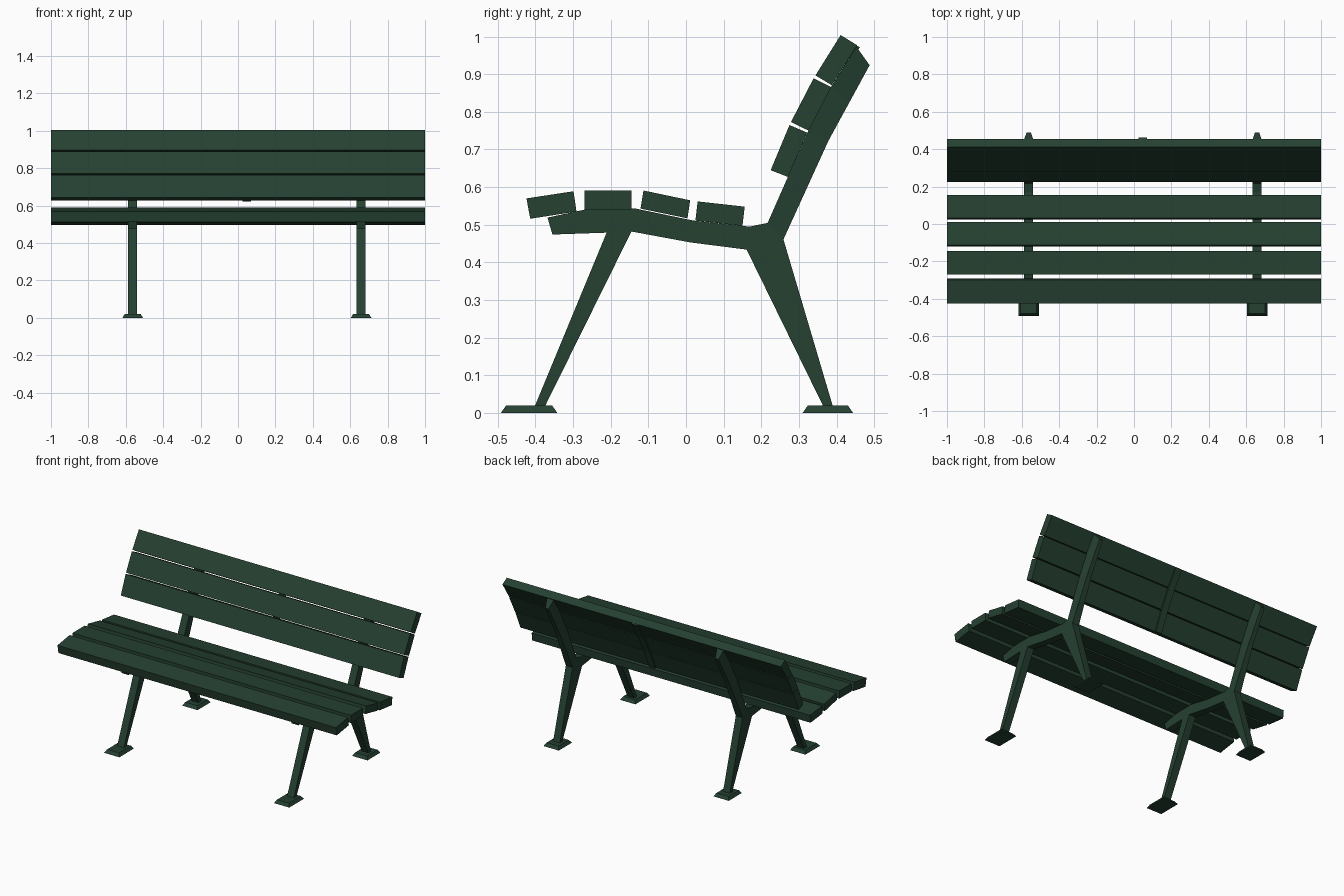
import bpy, bmesh

if "Cube" in bpy.data.objects:
    bpy.data.objects.remove(bpy.data.objects["Cube"])

green = bpy.data.materials.new("dark green paint")
green.diffuse_color = (0.0185, 0.052, 0.031, 1)
green.use_nodes = True
green.node_tree.nodes["Principled BSDF"].inputs["Base Color"].default_value = green.diffuse_color


def finish(bm, name):
    bmesh.ops.recalc_face_normals(bm, faces=bm.faces)
    me = bpy.data.meshes.new(name)
    bm.to_mesh(me)
    bm.free()
    me.materials.append(green)
    ob = bpy.data.objects.new(name, me)
    bpy.context.collection.objects.link(ob)
    return ob


def prism(name, profile, x0, x1):
    """Extrude a (y, z) profile along x."""
    bm = bmesh.new()
    face = bm.faces.new([bm.verts.new((x0, y, z)) for y, z in profile])
    ext = bmesh.ops.extrude_face_region(bm, geom=[face])
    for v in ext["geom"]:
        if isinstance(v, bmesh.types.BMVert):
            v.co.x = x1
    return finish(bm, name)


def bar(name, cx, stations):
    """Loft a four-sided bar through (point a, half width, point b, half width)."""
    bm = bmesh.new()
    rings = []
    for (ya, za), wa, (yb, zb), wb in stations:
        rings.append([bm.verts.new(c) for c in (
            (cx - wa, ya, za), (cx + wa, ya, za), (cx + wb, yb, zb), (cx - wb, yb, zb))])
    for r, s in zip(rings, rings[1:]):
        for i in range(4):
            j = (i + 1) % 4
            bm.faces.new((r[i], r[j], s[j], s[i]))
    bm.faces.new(rings[0])
    bm.faces.new(rings[-1])
    return finish(bm, name)


def foot(name, cx, y0, y1):
    """Flat foot plate with sloping edges."""
    return bar(name, cx, [((y0, 0), .055, (y1, 0), .055),
                          ((y0 + .014, .02), .043, (y1 - .014, .02), .043)])


# seat slats
seat = [
    [(-.424, .570), (-.299, .589), (-.291, .535), (-.414, .516)],
    [(-.270, .591), (-.145, .591), (-.145, .541), (-.270, .541)],
    [(-.113, .591), (.011, .565), (.004, .517), (-.121, .543)],
    [(.031, .562), (.156, .548), (.150, .497), (.025, .511)],
]
for i, p in enumerate(seat):
    prism(f"seat_slat_{i + 1}", p, -1, 1)

# backrest slats: front bottom, front top, back top, back bottom
back = [
    [(.225, .645), (.275, .765), (.322, .745), (.271, .627)],
    [(.279, .773), (.339, .889), (.386, .866), (.326, .750)],
    [(.344, .897), (.411, 1.004), (.455, .977), (.387, .871)],
]
for i, p in enumerate(back):
    prism(f"back_slat_{i + 1}", p, -1, 1)

# thin strap joining the back slats in the middle
line = [(.271, .627), (.323, .746), (.386, .868), (.454, .976)]
bar("back_strap", .047, [((y, z), .022, (y + .008, z - .004), .022) for y, z in line])

# two side frames
W = .024
for side, cx in (("left", -.563), ("right", .658)):
    bar(side + "_frame", cx, [
        ((-.368, .519), W, (-.355, .474), W),
        ((-.270, .540), W, (-.211, .479), W),
        ((-.134, .543), W, (-.145, .482), W),
        ((.020, .511), W, (.012, .453), W),
        ((.169, .495), W, (.161, .434), W),
        ((.217, .505), W, (.259, .461), W),
        ((.323, .746), W, (.379, .724), .016),
        ((.386, .868), W, (.433, .823), .014),
        ((.453, .973), W, (.488, .924), .012)])
    bar(side + "_front_leg", cx, [((-.211, .479), W, (-.145, .482), W),
                                  ((-.403, .015), W, (-.376, .015), W)])
    bar(side + "_rear_leg", cx, [((.161, .434), W, (.259, .461), W),
                                 ((.366, .015), W, (.391, .015), W)])
    foot(side + "_front_foot", cx, -.492, -.342)
    foot(side + "_rear_foot", cx, .310, .444)
